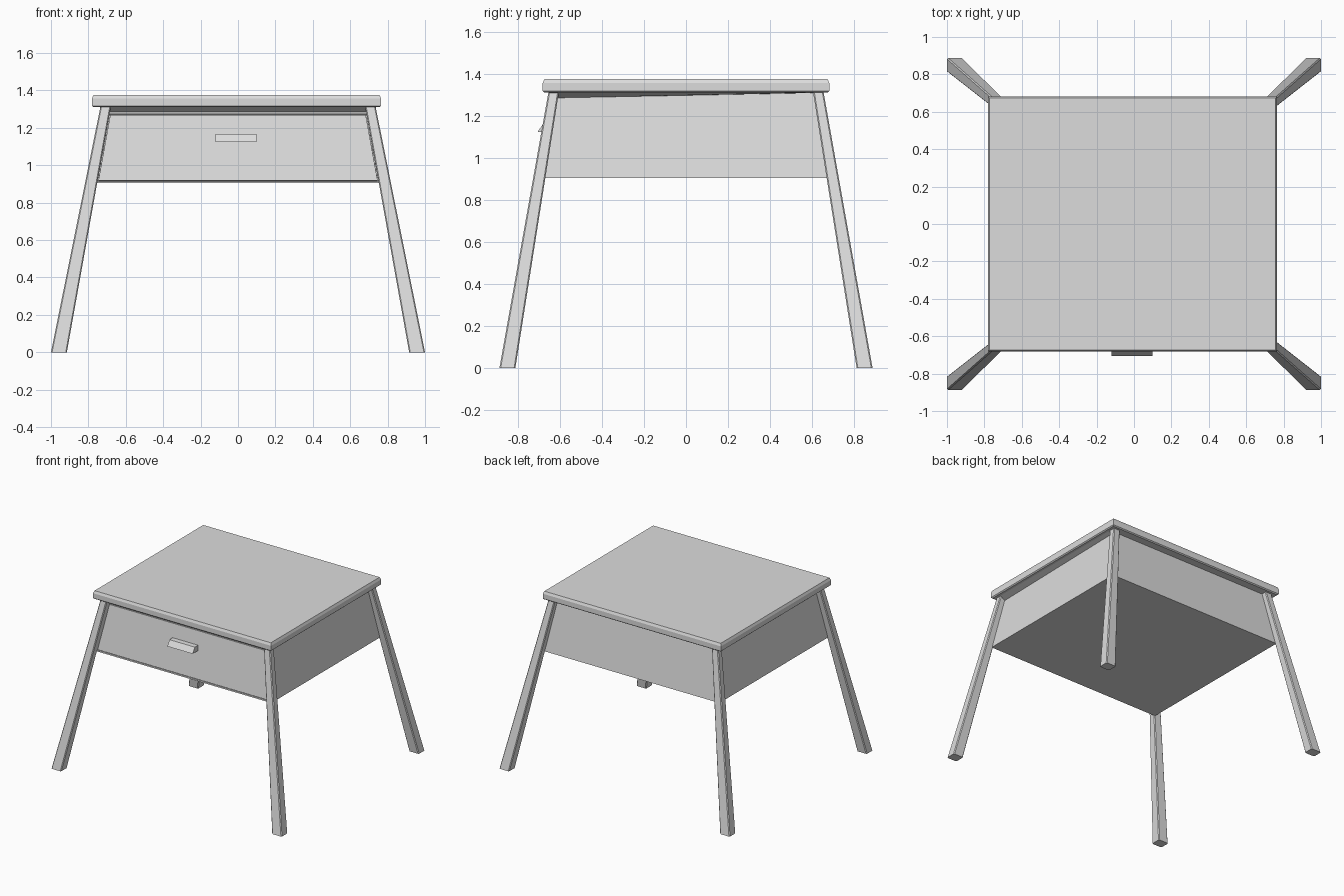
import bpy
import bmesh

cube = bpy.data.objects.get("Cube")
if cube:
    bpy.data.objects.remove(cube, do_unlink=True)

grey = bpy.data.materials.new("light grey")
grey.use_nodes = True
grey.diffuse_color = (0.72, 0.72, 0.72, 1)
grey.node_tree.nodes["Principled BSDF"].inputs["Base Color"].default_value = (0.72, 0.72, 0.72, 1)


def finish(name, bm):
    mesh = bpy.data.meshes.new(name)
    bm.to_mesh(mesh)
    bm.free()
    mesh.materials.append(grey)
    obj = bpy.data.objects.new(name, mesh)
    bpy.context.collection.objects.link(obj)


def loft(name, *loops, bevel=0):
    """Closed solid through matching loops; bevel softens the edges along its length."""
    bm = bmesh.new()
    rings = [[bm.verts.new(p) for p in loop] for loop in loops]
    bm.faces.new(rings[0])
    bm.faces.new(rings[-1])
    count = len(rings[0])
    for a, b in zip(rings, rings[1:]):
        for i in range(count):
            j = (i + 1) % count
            bm.faces.new((a[i], a[j], b[j], b[i]))
    bmesh.ops.recalc_face_normals(bm, faces=bm.faces)
    if bevel:
        edges = [bm.edges.get((a[i], b[i])) for a, b in zip(rings, rings[1:]) for i in range(count)]
        bmesh.ops.bevel(bm, geom=edges, offset=bevel, segments=1, affect='EDGES')
    finish(name, bm)


def rect(x0, x1, y0, y1, z):
    return [(x0, y0, z), (x1, y0, z), (x1, y1, z), (x0, y1, z)]


def top_loop(inset, z):
    return rect(-0.781 + inset, 0.765 - inset, -0.682 + inset, 0.682 - inset, z)


# Table top with chamfered rims
loft("table_top", top_loop(0.008, 1.311), top_loop(0, 1.318),
     top_loop(0, 1.356), top_loop(0.008, 1.375))

# Four splayed, tapering legs
for sx, side in ((1, "left"), (-1, "right")):
    for sy, end in ((-1, "front"), (1, "back")):
        loft(f"{end}_{side}_leg",
             rect(sx * 0.915, sx * 1.0, sy * 0.812, sy * 0.888, 0),
             rect(sx * 0.68, sx * 0.736, sy * 0.605, sy * 0.655, 1.312), bevel=0.006)

# Apron box, tucked in between the legs, with a rim that drops at the front
rim = rect(-0.697, 0.697, -0.615, 0.615, 1.31)
rim[:2] = [(x, y, 1.286) for x, y, z in rim[:2]]
bm = bmesh.new()
low = [bm.verts.new(p) for p in rect(-0.763, 0.763, -0.676, 0.676, 0.905)]
high = [bm.verts.new(p) for p in rim]
bm.faces.new(low[::-1])
walls = [bm.faces.new((low[i], low[(i + 1) % 4], high[(i + 1) % 4], high[i])) for i in range(4)]
bm.normal_update()
front = walls[0]

# Drawer front cut into the apron, with a thin groove around it
bmesh.ops.inset_individual(bm, faces=[front], thickness=0.015)
bmesh.ops.inset_individual(bm, faces=[front], thickness=0.001, depth=-0.015)
bmesh.ops.inset_individual(bm, faces=[front], thickness=0.005)
bmesh.ops.inset_individual(bm, faces=[front], thickness=0.001, depth=0.015)
finish("apron_and_drawer", bm)

# Flared skirt between the apron rim and the underside of the top
loft("top_support", rim, rect(-0.74, 0.74, -0.655, 0.64, 1.312))

# Drawer pull with a sloping face
pull = [(-0.64, 1.124), (-0.706, 1.125), (-0.677, 1.166), (-0.64, 1.168)]
loft("drawer_pull", [(-0.12, y, z) for y, z in pull], [(0.10, y, z) for y, z in pull])
